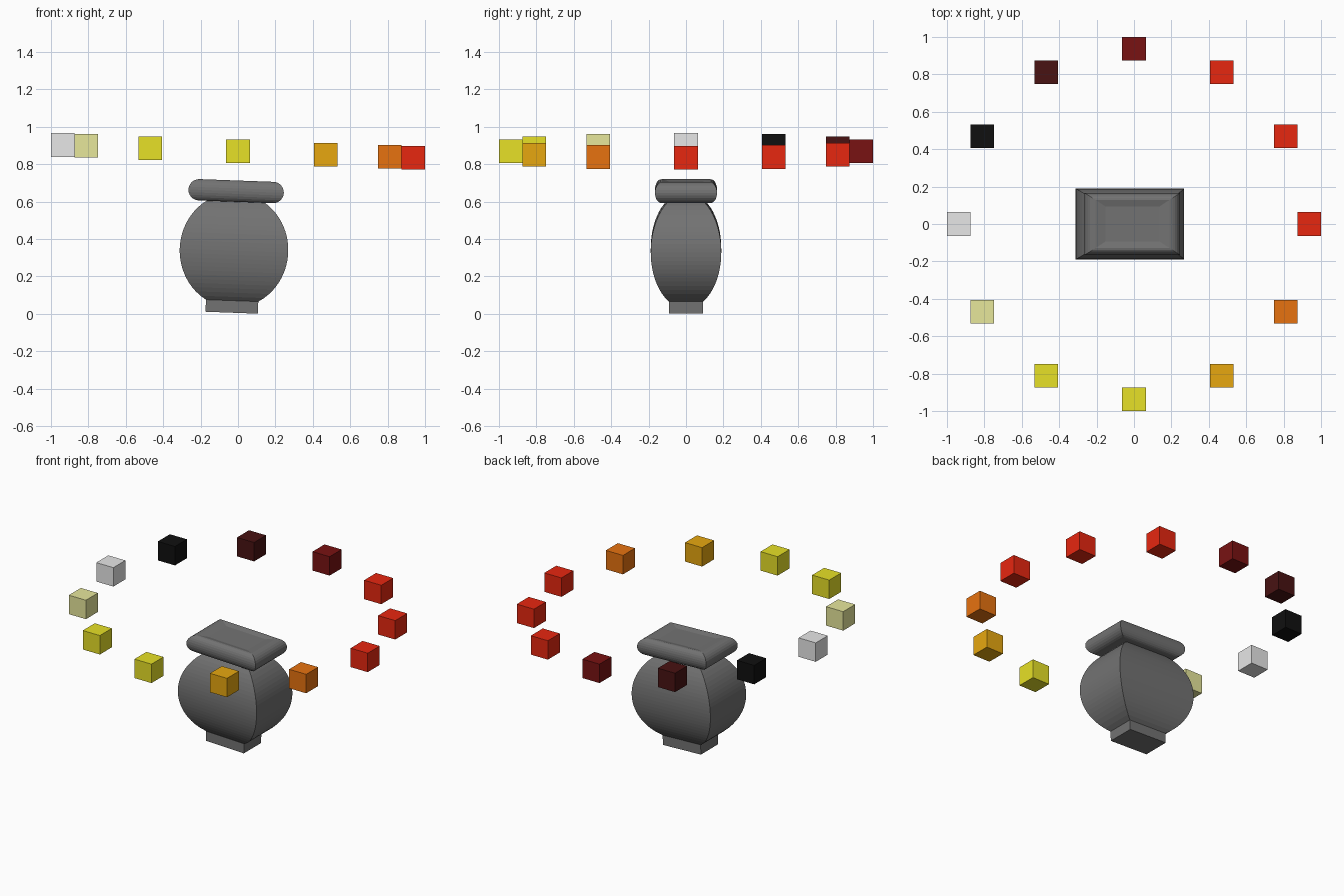
import bpy
import bmesh
from math import sin, cos, pi, radians, sqrt

cube = bpy.data.objects.get("Cube")
if cube:
    bpy.data.objects.remove(cube, do_unlink=True)


def material(name, rgb):
    m = bpy.data.materials.new(name)
    m.use_nodes = True
    colour = (*rgb, 1.0)
    m.diffuse_color = colour
    m.node_tree.nodes["Principled BSDF"].inputs["Base Color"].default_value = colour
    return m


MATS = {
    "stone": material("stone_grey", (0.17, 0.17, 0.17)),
    "red": material("bright_red", (0.8, 0.02, 0.005)),
    "dark_red": material("dark_red", (0.19, 0.006, 0.006)),
    "maroon": material("maroon", (0.065, 0.006, 0.006)),
    "black": material("black", (0.005, 0.005, 0.005)),
    "silver": material("light_grey", (0.8, 0.8, 0.8)),
    "pale": material("pale_yellow", (0.8, 0.8, 0.33)),
    "yellow": material("yellow", (0.8, 0.75, 0.02)),
    "amber": material("amber", (0.8, 0.39, 0.005)),
    "orange": material("orange", (0.8, 0.17, 0.005)),
}

TILT = radians(2.1)
DEPTH = 0.65  # vase depth as a share of its width


def add_object(name, bm, mat):
    bmesh.ops.recalc_face_normals(bm, faces=bm.faces)
    mesh = bpy.data.meshes.new(name)
    bm.to_mesh(mesh)
    bm.free()
    mesh.materials.append(MATS[mat])
    obj = bpy.data.objects.new(name, mesh)
    bpy.context.collection.objects.link(obj)
    return obj


def square_lathe(name, profile):
    """Loft rectangles through (half width, height) points and cap both ends."""
    bm = bmesh.new()
    rings = [[bm.verts.new((sx * r, sy * r * DEPTH, z))
              for sx, sy in ((-1, -1), (1, -1), (1, 1), (-1, 1))]
             for r, z in profile]
    for low, high in zip(rings, rings[1:]):
        for i in range(4):
            j = (i + 1) % 4
            bm.faces.new((low[i], low[j], high[j], high[i]))
    bm.faces.new(rings[0][::-1])
    bm.faces.new(rings[-1])
    obj = add_object(name, bm, "stone")
    obj.location.x = -0.034
    obj.rotation_euler.y = TILT
    return obj


# Vase: foot, swelling body and rounded rim with a shallow dished top
square_lathe("vase_foot", [(0.14, 0.006), (0.14, 0.075)])

steps = 24
heights = [0.068 + 0.54 * i / steps for i in range(steps + 1)]
square_lathe("vase_body",
             [(0.29 * sqrt(1 - ((z - 0.34) / 0.308) ** 2), z) for z in heights])

arc = [-pi / 2 + pi * i / 12 for i in range(13)]
rim = [(0.198 + 0.057 * cos(a), 0.656 + 0.057 * sin(a)) for a in arc]
square_lathe("vase_rim", [(0.12, 0.6)] + rim + [(0.145, 0.704)])

# Ring of floating cubes, counted anticlockwise from the left side
ring = ["red", "red", "red", "dark_red", "maroon", "black", "silver",
        "pale", "yellow", "yellow", "amber", "orange"]
for i, mat in enumerate(ring):
    angle = 2 * pi * i / len(ring)
    x, y = 0.937 * cos(angle), 0.937 * sin(angle)
    bm = bmesh.new()
    bmesh.ops.create_cube(bm, size=0.126)
    block = add_object(f"ring_cube_{i + 1}", bm, mat)
    block.location = (x, y, 0.868 - x * sin(TILT))
